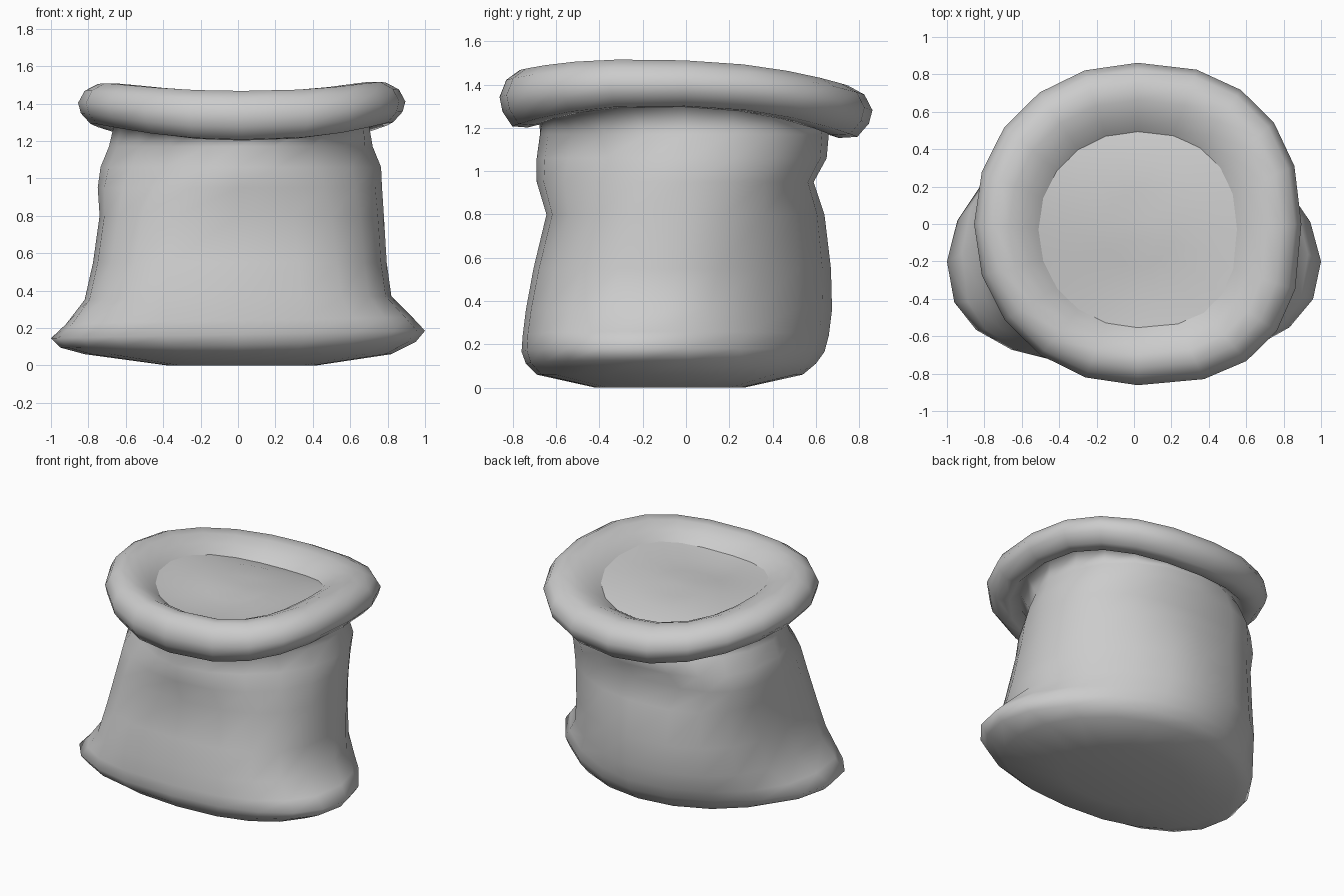
import bpy, bmesh, math

cube = bpy.data.objects.get("Cube")
if cube:
    bpy.data.objects.remove(cube, do_unlink=True)

SIDES = 20
ANGLES = [2 * math.pi * i / SIDES for i in range(SIDES)]

cloth = bpy.data.materials.new("grey cloth")
cloth.use_nodes = True
GREY = (0.6, 0.6, 0.6, 1)
cloth.diffuse_color = GREY
cloth.node_tree.nodes["Principled BSDF"].inputs["Base Color"].default_value = GREY


def power(value, n):
    return math.copysign(abs(value) ** (2 / n), value)


def corner_point(a, corners):
    """Point on a unit outline whose four corners differ in squareness."""
    n = corners[int(a / (math.pi / 2) + 0.001) % 4]
    return power(math.cos(a), n), power(math.sin(a), n)


def sack_ring(z, left, right, front, back, middle, corners, lift=0.0):
    ring = []
    for a in ANGLES:
        px, py = corner_point(a, corners)
        x = px * (left if px > 0 else right)
        y = middle + py * (back - middle if py > 0 else middle - front)
        ring.append((x, y, z + lift * math.cos(a)))
    return ring


def rim_height(a):
    """The mouth is raised at the sides and droops at the back."""
    return 1.35 + 0.048 * math.cos(2 * a) - 0.03 * math.sin(a) + 0.004 * math.cos(a)


def rim_thickness(a):
    """The roll is fullest at the front."""
    return 1 - 0.08 * math.cos(2 * a) - 0.05 * math.sin(a)


MOUTH_CORNERS = (2.3, 2.08, 2.05, 2.6)


def mouth_ring(radius, offset):
    ring = []
    for a in ANGLES:
        px, py = corner_point(a, MOUTH_CORNERS)
        # the opening sits slightly towards the front of the roll
        shift = -0.09 * max(0, 0.875 - radius)
        ring.append((0.02 + radius * px, shift + radius * 0.985 * py,
                     rim_height(a) + offset * rim_thickness(a)))
    return ring


def loft(name, rings, cap_start=False, cap_end=False):
    bm = bmesh.new()
    loops = [[bm.verts.new(p) for p in ring] for ring in rings]
    for low, high in zip(loops, loops[1:]):
        for i in range(SIDES):
            j = (i + 1) % SIDES
            bm.faces.new((low[i], low[j], high[j], high[i]))
    if cap_start:
        bm.faces.new(loops[0][::-1])
    if cap_end:
        bm.faces.new(loops[-1])
    mesh = bpy.data.meshes.new(name)
    bm.to_mesh(mesh)
    bm.free()
    mesh.materials.append(cloth)
    mesh.shade_smooth()
    obj = bpy.data.objects.new(name, mesh)
    bpy.context.collection.objects.link(obj)
    return obj


# Sagging body: height, left, right, front, back, middle, corner squareness
# (back left, back right, front right, front left), sideways lift
body = [
    (0.0, 0.42, 0.38, -0.42, 0.27, -0.1, (2.2, 2.2, 2.2, 2.2)),
    (0.06, 0.82, 0.82, -0.69, 0.54, -0.18, (2, 2, 2.3, 2.3)),
    (0.11, 0.95, 0.95, -0.74, 0.6, -0.2, (1.8, 1.8, 2.4, 2.3), 0.015),
    (0.165, 1.0, 1.0, -0.76, 0.64, -0.2, (1.7, 1.75, 2.5, 2.3), 0.02),
    (0.24, 0.93, 0.92, -0.755, 0.66, -0.16, (1.7, 1.95, 2.8, 2.5), 0.02),
    (0.36, 0.82, 0.82, -0.74, 0.675, -0.08, (1.75, 2.3, 3.2, 2.7), 0.01),
    (0.55, 0.795, 0.775, -0.705, 0.67, -0.04, (1.75, 2.4, 3.1, 2.6)),
    (0.8, 0.78, 0.74, -0.645, 0.64, 0.0, (1.85, 2.6, 2.9, 2.4)),
    (0.95, 0.77, 0.75, -0.69, 0.59, 0.0, (2.2, 3.1, 2.1, 2.1)),
    (1.06, 0.765, 0.735, -0.69, 0.65, 0.0, (2.2, 2.6, 1.65, 1.8)),
    (1.17, 0.72, 0.69, -0.675, 0.66, 0.0, (2.1, 2.2, 1.6, 1.75)),
]

# Rolled mouth: radius and offset from the wavy rim height
roll = [
    (0.67, -0.06), (0.73, -0.115), (0.81, -0.11), (0.86, -0.05), (0.875, 0.01),
    (0.84, 0.08), (0.77, 0.12), (0.69, 0.118), (0.61, 0.085), (0.55, 0.05),
    (0.51, 0.015),
]
loft("sack", [sack_ring(*row) for row in body] + [mouth_ring(*row) for row in roll],
     cap_start=True)

# Gently uneven filling inside the mouth
filling = [mouth_ring(0.535, 0.034)]
for radius, bump in ((0.38, 0.02), (0.2, 0.01), (0.06, 0.0)):
    filling.append([(0.02 + radius * math.cos(a), radius * math.sin(a) - 0.03,
                     1.375 + bump * math.cos(2 * a)) for a in ANGLES])
loft("filling", filling, cap_end=True)
